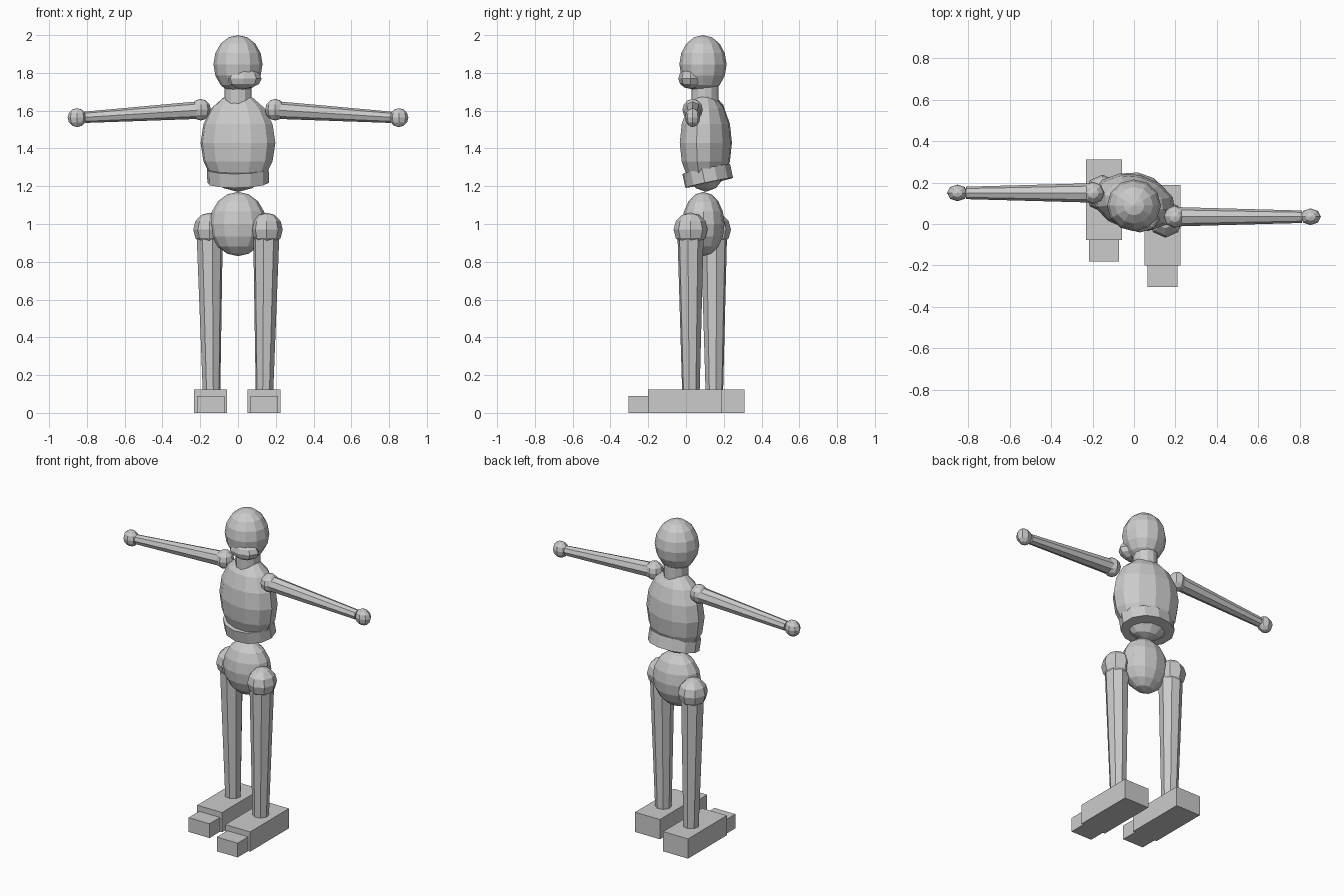
import bpy, bmesh
from math import radians
from mathutils import Matrix, Vector, Euler

if "Cube" in bpy.data.objects:
    bpy.data.objects.remove(bpy.data.objects["Cube"])


def finish(name, bm):
    mesh = bpy.data.meshes.new(name)
    bm.to_mesh(mesh)
    bm.free()
    ob = bpy.data.objects.new(name, mesh)
    bpy.context.collection.objects.link(ob)
    return ob


def ball(name, centre, radii, seg=12, rings=8, turn=0):
    bm = bmesh.new()
    m = (Matrix.Translation(centre) @ Matrix.Rotation(radians(turn), 4, 'Z')
         @ Matrix.Diagonal((*radii, 1)))
    bmesh.ops.create_uvsphere(bm, u_segments=seg, v_segments=rings, radius=1, matrix=m)
    return finish(name, bm)


def box(name, lo, hi):
    lo, hi = Vector(lo), Vector(hi)
    bm = bmesh.new()
    bmesh.ops.create_cube(bm, size=1, matrix=Matrix.Translation((lo + hi) / 2)
                          @ Matrix.Diagonal((*(hi - lo), 1)))
    return finish(name, bm)


def limb(name, a, b, ra, rb, seg=8):
    a, b = Vector(a), Vector(b)
    d = b - a
    m = Matrix.Translation((a + b) / 2) @ d.to_track_quat('Z', 'Y').to_matrix().to_4x4()
    bm = bmesh.new()
    bmesh.ops.create_cone(bm, cap_ends=True, segments=seg, radius1=ra, radius2=rb,
                          depth=d.length, matrix=m)
    return finish(name, bm)


def band(name, centre, radii, height, rot, seg=12):
    m = (Matrix.Translation(centre) @ Euler([radians(r) for r in rot]).to_matrix().to_4x4()
         @ Matrix.Diagonal((*radii, height, 1)))
    bm = bmesh.new()
    bmesh.ops.create_cone(bm, cap_ends=True, segments=seg, radius1=1, radius2=1,
                          depth=1, matrix=m)
    return finish(name, bm)


# Head, muzzle and neck
ball("head", (0, 0.09, 1.845), (0.13, 0.125, 0.155))
ball("muzzle", (0.028, 0.025, 1.77), (0.097, 0.066, 0.055), 8, 6)
limb("neck", (0, 0.1, 1.6), (0, 0.1, 1.76), 0.072, 0.072, 12)

# Torso, waist band and pelvis
ball("torso", (0, 0.105, 1.43), (0.204, 0.135, 0.26), turn=-14)
band("waist_band", (0, 0.115, 1.255), (0.165, 0.13), 0.075, (12, 0, -8))
ball("pelvis", (0, 0.092, 1.0), (0.15, 0.112, 0.17))

# Arms: the twisted body puts one shoulder further back
for side, s, y in (("right", 1, 0.035), ("left", -1, 0.15)):
    ball(side + "_shoulder", (s * 0.197, y, 1.605), (0.054, 0.054, 0.057), 8, 6)
    limb(side + "_arm", (s * 0.19, y, 1.604), (s * 0.81, y, 1.565), 0.047, 0.03)
    ball(side + "_hand", (s * 0.852, y, 1.563), (0.05, 0.04, 0.05), 8, 6)

# Legs and feet
for side, s, y, fx, fy in (("right", 1, 0.024, 0.138, -0.005),
                           ("left", -1, 0.148, -0.145, 0.118)):
    ball(side + "_hip", (s * 0.152, y, 0.97), (0.085, 0.09, 0.09), 8, 6)
    limb(side + "_leg", (s * 0.15, y, 0.96), (s * 0.14, y + 0.002, 0.1), 0.071, 0.047)
    box(side + "_foot", (fx - 0.087, fy - 0.195, 0), (fx + 0.087, fy + 0.193, 0.125))
    box(side + "_toe", (fx - 0.073, fy - 0.3, 0), (fx + 0.073, fy - 0.19, 0.09))
